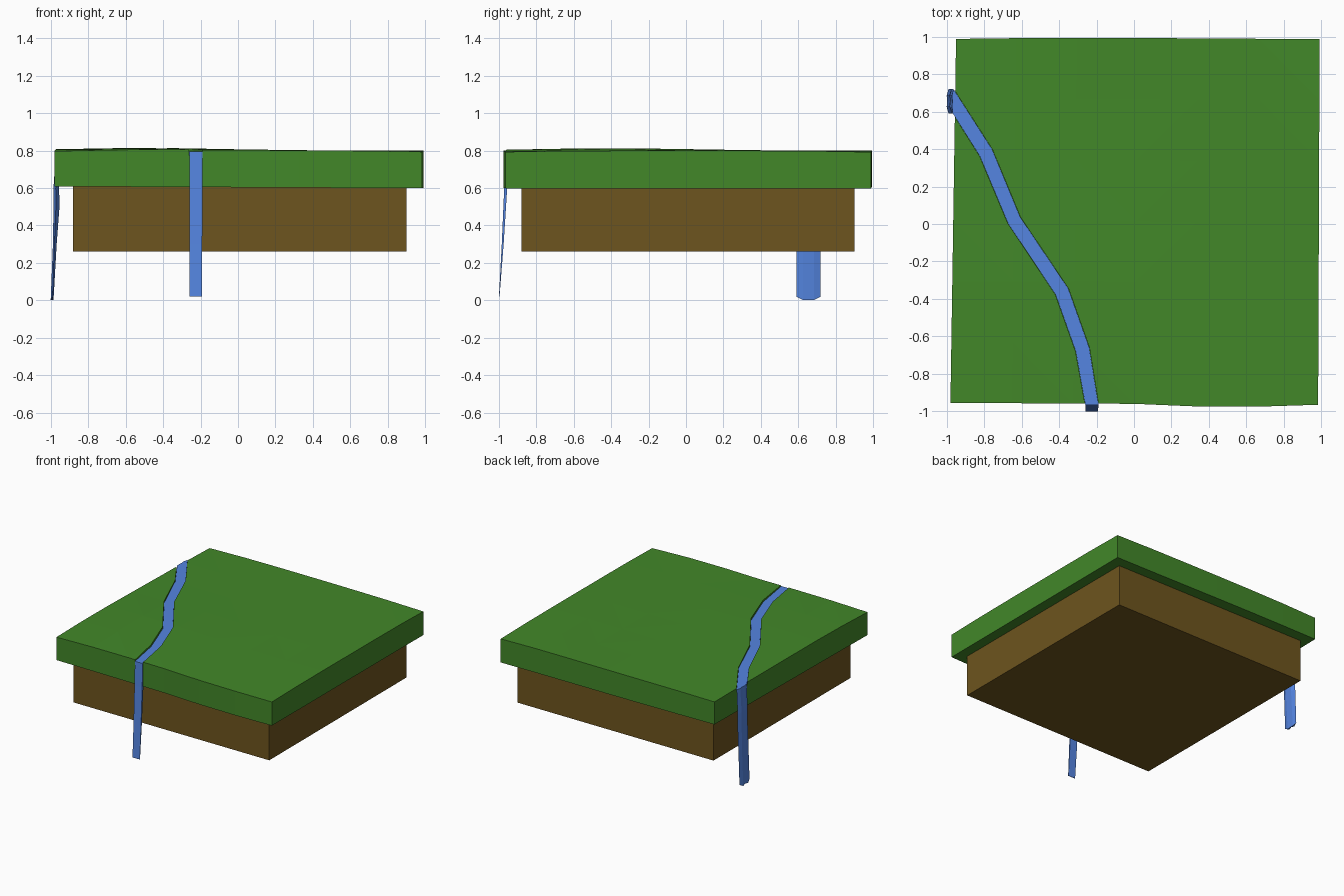
import bpy, bmesh, math
from mathutils import Vector

if "Cube" in bpy.data.objects:
    bpy.data.objects.remove(bpy.data.objects["Cube"])


def material(name, rgb):
    m = bpy.data.materials.new(name)
    m.diffuse_color = (*rgb, 1)
    m.use_nodes = True
    m.node_tree.nodes["Principled BSDF"].inputs["Base Color"].default_value = m.diffuse_color
    return m


GRASS = material("grass", (0.055, 0.245, 0.022))
DIRT = material("dirt", (0.155, 0.09, 0.013))
WATER = material("water", (0.09, 0.235, 0.75))


def finish(bm, name, mat):
    bmesh.ops.recalc_face_normals(bm, faces=bm.faces)
    me = bpy.data.meshes.new(name)
    bm.to_mesh(me)
    bm.free()
    if mat:
        me.materials.append(mat)
    ob = bpy.data.objects.new(name, me)
    bpy.context.collection.objects.link(ob)
    return ob


def sweep(name, sections, mat):
    """Four-sided strip; each section is (centre, half-width vector, thickness vector)."""
    bm = bmesh.new()
    rings = []
    for c, s, t in sections:
        c, s, t = Vector(c), Vector(s), Vector(t)
        rings.append([bm.verts.new(p) for p in (c - s, c + s, c + s + t, c - s + t)])
    for a, b in zip(rings, rings[1:]):
        for i in range(4):
            j = (i + 1) % 4
            bm.faces.new((a[i], a[j], b[j], b[i]))
    bm.faces.new(rings[0])
    bm.faces.new(rings[-1])
    return finish(bm, name, mat)


# Grass slab: gently uneven top and slightly skewed outline
def outline(p):
    u, v = (p.x + 1) / 2, (p.y + 1) / 2
    wave = math.sin(math.pi * u)
    left = -0.98 + 0.03 * v
    right = 0.983 + 0.008 * v
    front = -0.955 - 0.01 * u - 0.014 * max(0, math.sin(math.pi * (2 * u - 1)))
    back = 0.988 + 0.01 * wave * (1 - u)
    return left + (right - left) * u, front + (back - front) * v


bm = bmesh.new()
bmesh.ops.create_grid(bm, x_segments=6, y_segments=6, size=1)
ext = bmesh.ops.extrude_face_region(bm, geom=bm.faces[:])
lower = {v for v in ext["geom"] if isinstance(v, bmesh.types.BMVert)}
for v in bm.verts:
    x, y = outline(v.co)
    if v in lower:
        z = 0.604 - 0.005 * x
    else:
        hump = math.exp(-((x + 0.5) ** 2 + (y + 0.4) ** 2) / 0.35)
        z = 0.80 + 0.014 * hump - 0.008 * (x * y) ** 4
    v.co = (x, y, z)
bmesh.ops.triangulate(bm, faces=bm.faces[:])
grass = finish(bm, "grass_slab", GRASS)

# Dirt block below the grass
bm = bmesh.new()
bmesh.ops.create_cube(bm, size=1)
for v in bm.verts:
    v.co = (0.01 + v.co.x * 1.78, 0.01 + v.co.y * 1.78, 0.435 + v.co.z * 0.35)
finish(bm, "dirt_base", DIRT)

# River course: centre x, y and half-width vector
course = [((-0.965, 0.655), (0.005, 0.06)), ((-0.79, 0.38), (0.033, 0.018)),
          ((-0.64, 0.02), (0.032, 0.018)), ((-0.385, -0.36), (0.034, 0.016)),
          ((-0.275, -0.67), (0.036, 0.01)), ((-0.225, -0.965), (0.035, 0))]
sweep("river", [((*c, 0.775), (*s, 0), (0, 0, 0.02)) for c, s in course], WATER)

# Channel carved into the slab
bed = [((-1.06, 0.80), (0.005, 0.06))] + course + [((-0.208, -1.08), (0.035, 0))]
cutter = sweep("channel_cutter",
               [((*c, 0.777), (*(1.03 * k for k in s), 0), (0, 0, 0.2)) for c, s in bed], None)
mod = grass.modifiers.new("channel", 'BOOLEAN')
mod.operation = 'DIFFERENCE'
mod.solver = 'EXACT'
mod.object = cutter
cutter.hide_render = True
cutter.hide_set(True)

# Front waterfall
sweep("front_waterfall",
      [((-0.225, -0.966, 0.795), (0.035, 0, 0), (0, 0.02, -0.01)),
       ((-0.225, -0.972, 0.60), (0.035, 0, 0), (0, 0.016, 0)),
       ((-0.225, -0.985, 0.30), (0.034, 0, 0), (0, 0.01, 0)),
       ((-0.225, -1.0, 0.02), (0.033, 0, 0), (0, 0.003, 0))], WATER)

# Left waterfall: bowed cross-section with a tapered lower lip
bm = bmesh.new()
rings = []
for z, x, t in ((0.795, -0.972, 0.02), (0.60, -0.985, 0.03), (0.50, -0.985, 0.032),
                (0.30, -0.988, 0.02), (0.02, -0.996, 0.015)):
    ring = []
    for y, d, lip in ((0.59, 0.4, 0.0), (0.625, 0, 1), (0.655, 0.15, 0.5), (0.685, 0, 1),
                      (0.72, 0.4, 0.0), (0.685, 1, 1), (0.625, 1, 1)):
        drop = 0.018 * lip if z < 0.1 else 0
        ring.append(bm.verts.new((x + d * t - (0.004 if drop else 0), y, z - drop)))
    rings.append(ring)
for a, b in zip(rings, rings[1:]):
    for i in range(7):
        j = (i + 1) % 7
        bm.faces.new((a[i], a[j], b[j], b[i]))
bm.faces.new(rings[0])
bm.faces.new(rings[-1])
finish(bm, "left_waterfall", WATER)
